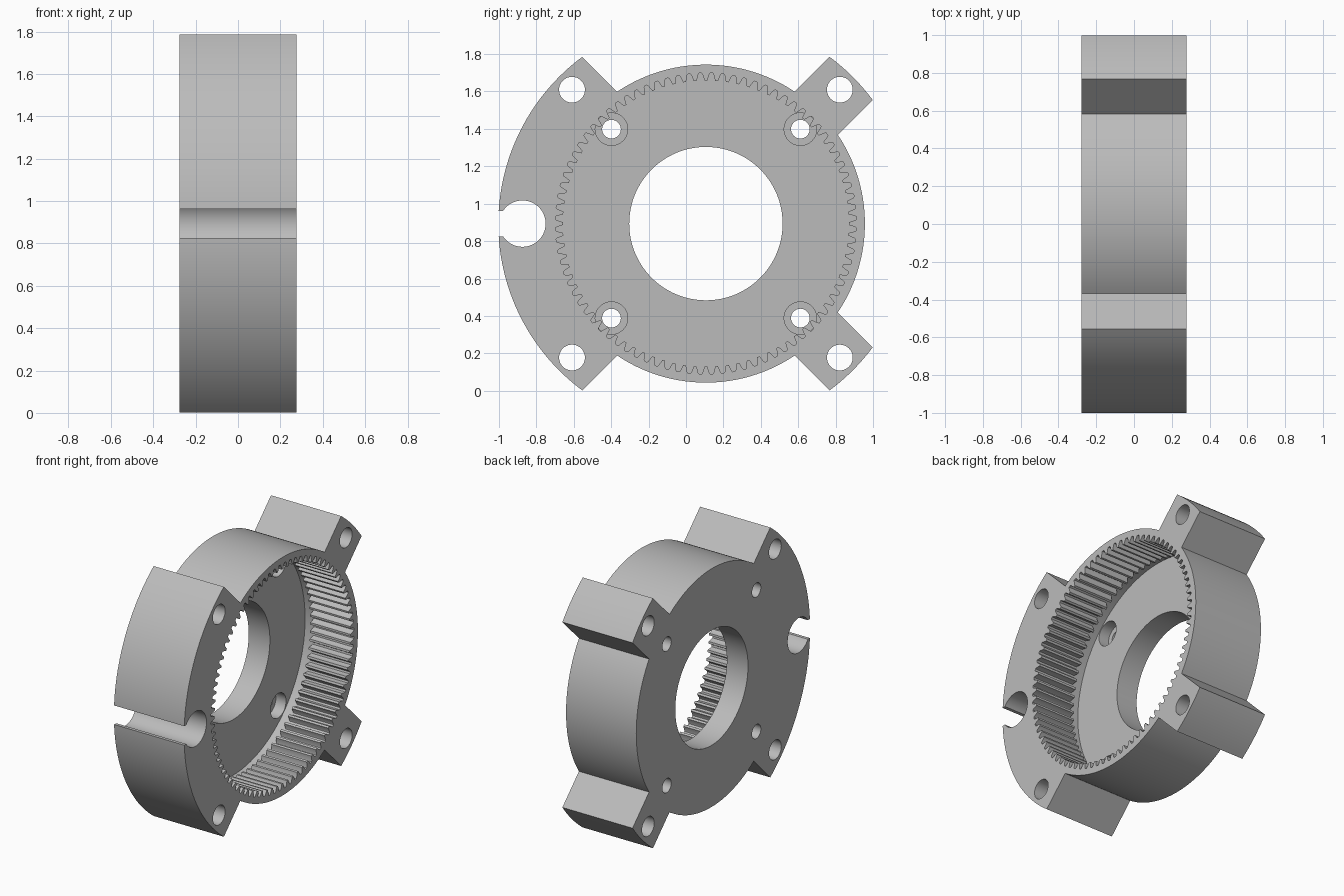
import bpy, bmesh, math

cube = bpy.data.objects.get("Cube")
if cube:
    bpy.data.objects.remove(cube, do_unlink=True)

CY, CZ = 0.1065, 0.8935            # gear axis
HALF = 0.277                       # half thickness along x
FLOOR = -0.11                      # inner face of the end plate
R_BODY, R_LUG, LUG_W = 0.85, 1.11, 0.163
R_TIP, R_ROOT, TEETH = 0.765, 0.805, 84

steel = bpy.data.materials.new("grey_steel")
steel.use_nodes = True
grey = (0.5, 0.5, 0.5, 1)
steel.diffuse_color = grey
steel.node_tree.nodes["Principled BSDF"].inputs["Base Color"].default_value = grey


def arc(r, a0, a1, n, cy=0.0, cz=0.0):
    """Points on an arc, angles in degrees from +y towards +z."""
    angles = [math.radians(a0 + (a1 - a0) * i / n) for i in range(n + 1)]
    return [(cy + r * math.cos(a), cz + r * math.sin(a)) for a in angles]


def circle(r, n, cy=0.0, cz=0.0):
    return arc(r, 0, 360, n, cy, cz)[:-1]


def prism(name, points, x0, x1):
    """Extrude a yz outline, given around the gear axis, along x."""
    bm = bmesh.new()
    face = bm.faces.new([bm.verts.new((x0, CY + y, CZ + z)) for y, z in points])
    side = bmesh.ops.extrude_face_region(bm, geom=[face])
    verts = [g for g in side["geom"] if isinstance(g, bmesh.types.BMVert)]
    bmesh.ops.translate(bm, verts=verts, vec=(x1 - x0, 0, 0))
    bmesh.ops.recalc_face_normals(bm, faces=bm.faces)
    mesh = bpy.data.meshes.new(name)
    bm.to_mesh(mesh)
    bm.free()
    obj = bpy.data.objects.new(name, mesh)
    obj.data.materials.append(steel)
    bpy.context.collection.objects.link(obj)
    return obj


def cut(body, points, x0=-1.0, x1=1.0):
    """Remove a prism from the body."""
    cutter = prism("cutter", points, x0, x1)
    cutter.hide_render = True
    mod = body.modifiers.new("cut", "BOOLEAN")
    mod.operation, mod.solver, mod.object = "DIFFERENCE", "EXACT", cutter
    bpy.context.view_layer.objects.active = body
    bpy.ops.object.modifier_apply(modifier=mod.name)
    bpy.data.objects.remove(cutter, do_unlink=True)


# Body outline: round drum, two lugs on the back, one wide flange on the front
inner = math.degrees(math.asin(LUG_W / R_BODY))
outer = math.degrees(math.asin(LUG_W / R_LUG))
outline = (arc(R_BODY, inner - 45, 45 - inner, 36)
           + arc(R_LUG, 45 - outer, 45 + outer, 10)
           + arc(R_BODY, 45 + inner, 135 - inner, 36)
           + arc(R_LUG, 135 - outer, 225 + outer, 60)
           + arc(R_BODY, 225 + inner, 315 - inner, 36)
           + arc(R_LUG, 315 - outer, 315 + outer, 10))
body = prism("ring_gear_housing", outline, -HALF, HALF)

# Internal teeth, open on +x, with a smooth relief groove above the plate
tooth = [(0.13, R_TIP), (0.31, R_ROOT - 0.006), (0.39, R_ROOT),
         (0.61, R_ROOT), (0.69, R_ROOT - 0.006), (0.87, R_TIP)]
teeth = []
for i in range(TEETH):
    for f, r in tooth:
        a = math.tau * (i + f) / TEETH
        teeth.append((r * math.cos(a), r * math.sin(a)))
cut(body, teeth, FLOOR + 0.03, 1.0)
cut(body, circle(R_ROOT + 0.002, 160), FLOOR, FLOOR + 0.07)

# Central bore
cut(body, circle(0.41, 128))

# Lug bolt holes and counterbored plate holes
for sy in (-1, 1):
    for sz in (-1, 1):
        cut(body, circle(0.069, 40, 0.716 * sy, 0.716 * sz))
        cut(body, circle(0.05, 32, 0.505 * sy, 0.505 * sz))
        cut(body, circle(0.087, 40, 0.505 * sy, 0.505 * sz), FLOOR - 0.08, FLOOR + 0.02)

# Keyhole slot through the front flange
neck = math.degrees(math.asin(0.068 / 0.124))
keyhole = arc(0.124, neck - 180, 180 - neck, 48, -0.981) + [(-1.3, 0.068), (-1.3, -0.068)]
cut(body, keyhole)

# Smooth the round walls, keep the edges crisp
bpy.ops.object.select_all(action="DESELECT")
body.select_set(True)
bpy.context.view_layer.objects.active = body
bpy.ops.object.shade_smooth_by_angle(angle=math.radians(25))
